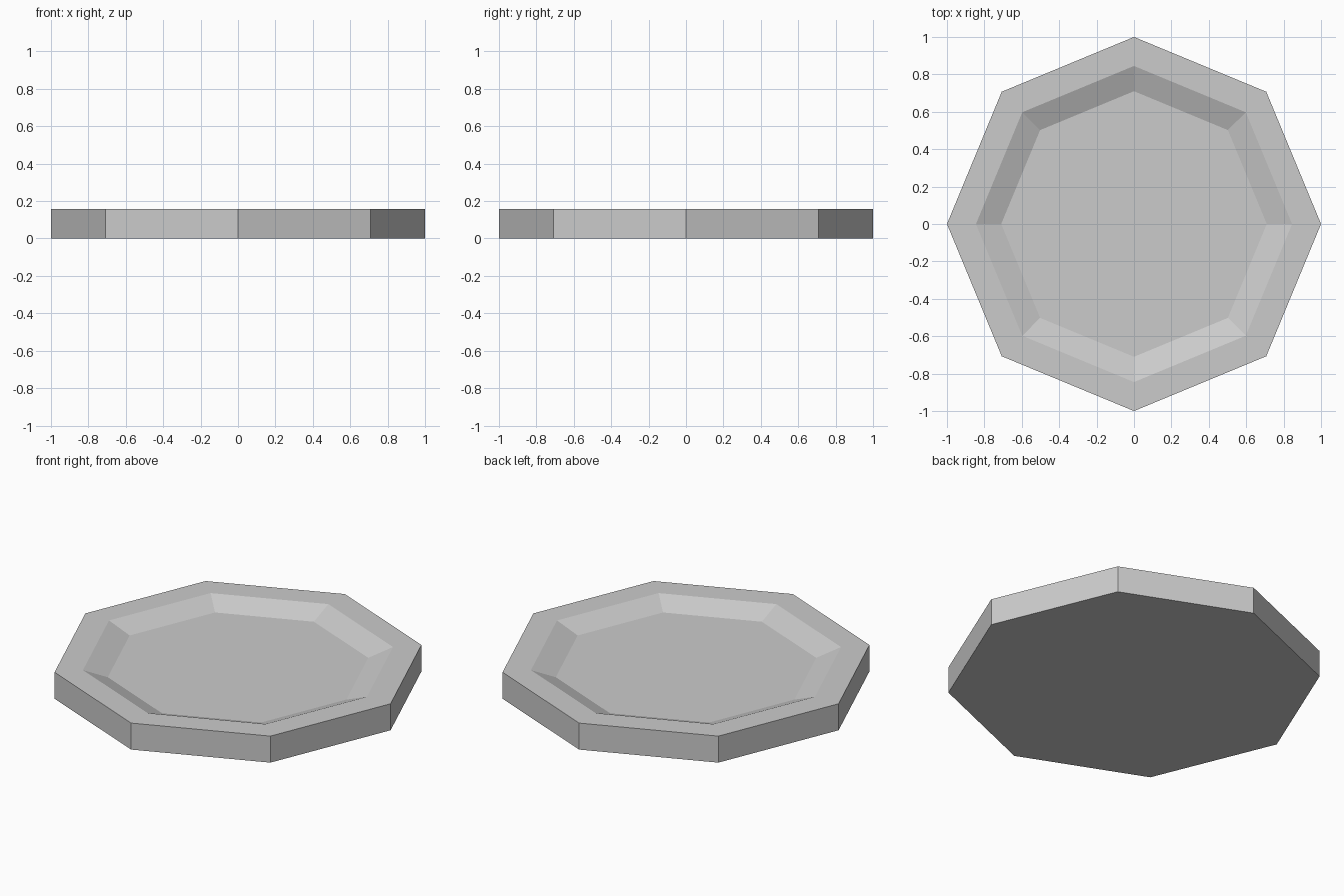
import bpy
import bmesh
from math import cos, sin, tau

SIDES = 8
HEIGHT = 0.157
FLOOR = 0.104

cube = bpy.data.objects.get("Cube")
if cube:
    bpy.data.objects.remove(cube, do_unlink=True)

# Plain light grey
grey = bpy.data.materials.new("light_grey")
grey.use_nodes = True
colour = (0.6, 0.6, 0.6, 1)
grey.diffuse_color = colour
grey.node_tree.nodes["Principled BSDF"].inputs["Base Color"].default_value = colour

# Profile (radius, height): base, outer wall, flat rim, sloped wall to the floor
profile = [(1, 0), (1, HEIGHT), (0.845, HEIGHT), (0.71, FLOOR)]

bm = bmesh.new()
rings = [[bm.verts.new((r * cos(tau * i / SIDES), r * sin(tau * i / SIDES), z))
          for i in range(SIDES)] for r, z in profile]
for low, high in zip(rings, rings[1:]):
    for i in range(SIDES):
        j = (i + 1) % SIDES
        bm.faces.new((low[i], low[j], high[j], high[i]))

# Underside and recessed floor
bm.faces.new(rings[0][::-1])
bm.faces.new(rings[-1])

mesh = bpy.data.meshes.new("octagonal_tray")
bm.to_mesh(mesh)
bm.free()
mesh.materials.append(grey)
tray = bpy.data.objects.new("octagonal_tray", mesh)
bpy.context.collection.objects.link(tray)
